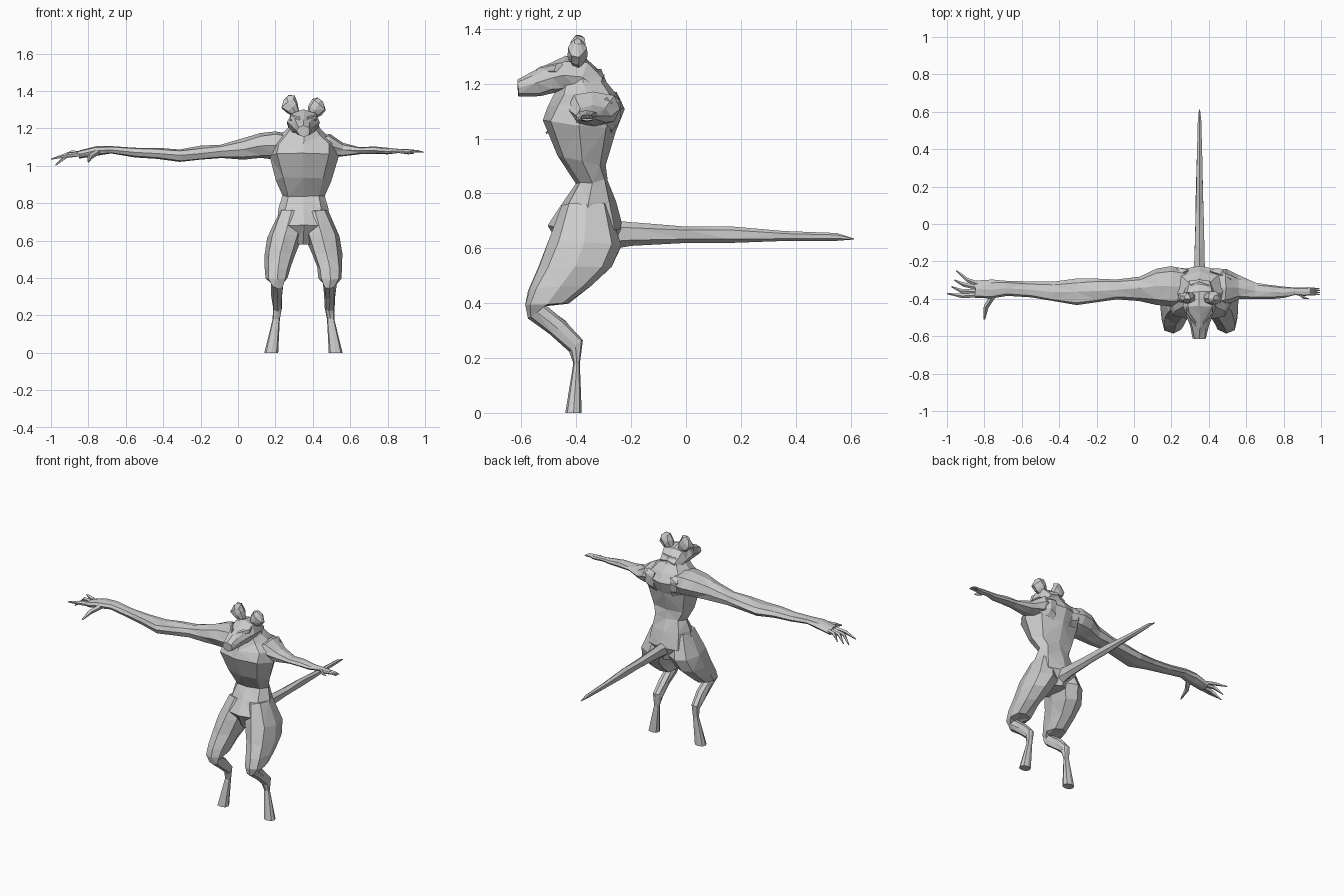
import bpy, bmesh, math, random
from mathutils import Vector

random.seed(4)
CX = 0.35                       # body centre line
X, Y = Vector((1, 0, 0)), Vector((0, 1, 0))
grey = bpy.data.materials.new("hide_grey")
grey.diffuse_color = (0.6, 0.6, 0.6, 1)


def loft(name, rings, n=8, jitter=0.004):
    """Skin a faceted tube through rings of (low point, high point, side vector)."""
    bm = bmesh.new()
    loops = []
    for a, b, side in rings:
        a, b = Vector(a), Vector(b)
        mid, half = (a + b) / 2, (b - a) / 2
        loop = []
        for i in range(n):
            t = 2 * math.pi * i / n
            k = 1.0 if i % 2 == 0 else 1.06
            p = mid + half * math.cos(t) * k + side * math.sin(t) * k
            j = min(jitter, half.length * 0.12)
            p += Vector([random.uniform(-j, j) for _ in range(3)]) * (p.z > 0.01)
            loop.append(bm.verts.new(p))
        loops.append(loop)
    for l0, l1 in zip(loops, loops[1:]):
        for i in range(n):
            bm.faces.new((l0[i], l0[(i + 1) % n], l1[(i + 1) % n], l1[i]))
    bm.faces.new(loops[0][::-1])
    bm.faces.new(loops[-1])
    bmesh.ops.triangulate(bm, faces=bm.faces)
    bmesh.ops.recalc_face_normals(bm, faces=bm.faces)
    me = bpy.data.meshes.new(name)
    bm.to_mesh(me)
    bm.free()
    me.materials.append(grey)
    ob = bpy.data.objects.new(name, me)
    bpy.context.collection.objects.link(ob)
    return ob


def profile(name, rows, n=8):
    """Rows of (x, half width, (front y, z), (back y, z))."""
    return loft(name, [((x, *f), (x, *b), X * w) for x, w, f, b in rows], n)


def arm(name, rows, n=8):
    """Rows of (x, low z, high z, front y, back y)."""
    return loft(name, [((x, (y0 + y1) / 2, z0), (x, (y0 + y1) / 2, z1), Y * (y1 - y0) / 2)
                       for x, z0, z1, y0, y1 in rows], n)


def finger(name, pts, r):
    """Thin tapering three-point finger."""
    rings = []
    for i, p in enumerate(pts):
        p = Vector(p)
        d = (Vector(pts[min(i + 1, len(pts) - 1)]) - Vector(pts[max(i - 1, 0)])).normalized()
        side = d.cross(Vector((0, 0, 1))).normalized()
        up = side.cross(d)
        k = r * (1, 0.9, 0.25)[i]
        rings.append((p - up * k, p + up * k, side * k))
    loft(name, rings, 5, 0.001)


# Torso: hips, waist, rib cage, shoulders, neck
profile("torso", [(CX, w, f, b) for w, f, b in [
    (0.06, (-0.44, 0.58), (-0.26, 0.58)),
    (0.145, (-0.505, 0.68), (-0.225, 0.67)),
    (0.13, (-0.45, 0.77), (-0.255, 0.77)),
    (0.112, (-0.405, 0.835), (-0.285, 0.85)),
    (0.145, (-0.465, 0.94), (-0.29, 0.90)),
    (0.185, (-0.525, 1.07), (-0.255, 1.03)),
    (0.18, (-0.505, 1.12), (-0.22, 1.11)),
    (0.125, (-0.475, 1.165), (-0.255, 1.165)),
    (0.085, (-0.46, 1.20), (-0.29, 1.21)),
    (0.065, (-0.44, 1.25), (-0.31, 1.25))]])

# Head with a long blunt muzzle
profile("head", [(CX, w, f, b) for w, f, b in [
    (0.036, (-0.612, 1.155), (-0.615, 1.215)),
    (0.048, (-0.53, 1.155), (-0.555, 1.245)),
    (0.072, (-0.485, 1.165), (-0.49, 1.275)),
    (0.085, (-0.45, 1.165), (-0.44, 1.298)),
    (0.085, (-0.39, 1.16), (-0.36, 1.292)),
    (0.07, (-0.34, 1.12), (-0.30, 1.23))]])

# Flared ears and brow ridges
for s, side in ((-1, "right"), (1, "left")):
    rings = []
    for off, z, w, t in [(0.035, 1.265, 0.018, 0.02), (0.062, 1.305, 0.042, 0.035),
                         (0.085, 1.335, 0.048, 0.03), (0.09, 1.36, 0.02, 0.012)]:
        c = Vector((CX + s * off, -0.395, z + 0.006 * -s))
        d = Vector((s * 0.75, 0, -0.62)) * w
        rings.append((c - d, c + d, Y * t))
    loft(side + "_ear", rings, 8, 0.007)
    loft(side + "_brow", [((CX + s * 0.02, -0.54, 1.23), (CX + s * 0.02, -0.53, 1.262), Y * 0.012),
                          ((CX + s * 0.07, -0.47, 1.24), (CX + s * 0.07, -0.46, 1.275), Y * 0.015)], 6)

# Legs: heavy thigh, forward knee, back-swept hock, flared hoof
LEG = [(0.065, 0.065, (-0.45, 0.76), (-0.28, 0.76)),
       (0.098, 0.092, (-0.50, 0.63), (-0.235, 0.61)),
       (0.125, 0.082, (-0.535, 0.53), (-0.27, 0.53)),
       (0.14, 0.068, (-0.572, 0.45), (-0.345, 0.465)),
       (0.143, 0.062, (-0.585, 0.395), (-0.43, 0.40)),
       (0.14, 0.036, (-0.575, 0.345), (-0.515, 0.395)),
       (0.14, 0.03, (-0.495, 0.285), (-0.44, 0.335)),
       (0.14, 0.026, (-0.425, 0.225), (-0.378, 0.265)),
       (0.145, 0.02, (-0.41, 0.18), (-0.388, 0.18)),
       (0.172, 0.037, (-0.44, 0), (-0.38, 0))]
for s, side in ((-1, "right"), (1, "left")):
    profile(side + "_leg", [(CX + s * o, w, f, b) for o, w, f, b in LEG])

# Tail, straight back
loft("tail", [((CX, y, z0), (CX, y, z1), X * w) for y, z0, z1, w in [
    (-0.27, 0.60, 0.70, 0.04), (-0.20, 0.61, 0.695, 0.03), (0.0, 0.62, 0.68, 0.024),
    (0.16, 0.62, 0.68, 0.021), (0.36, 0.626, 0.662, 0.017), (0.55, 0.628, 0.655, 0.01),
    (0.612, 0.632, 0.636, 0.003)]], 6, 0.002)

# Oversized arm
arm("long_arm", [
    (0.33, 1.06, 1.16, -0.43, -0.25), (0.20, 1.035, 1.185, -0.44, -0.225),
    (0.12, 1.04, 1.178, -0.43, -0.24), (0.03, 1.03, 1.145, -0.41, -0.28),
    (-0.09, 1.04, 1.11, -0.405, -0.295), (-0.20, 1.03, 1.105, -0.42, -0.29),
    (-0.31, 1.02, 1.09, -0.435, -0.295), (-0.43, 1.035, 1.095, -0.415, -0.31),
    (-0.55, 1.045, 1.095, -0.395, -0.31), (-0.68, 1.065, 1.105, -0.385, -0.305),
    (-0.76, 1.055, 1.105, -0.40, -0.30), (-0.85, 1.04, 1.08, -0.395, -0.305)])

# Small arm with a closed hand
arm("short_arm", [
    (0.38, 1.07, 1.15, -0.43, -0.25), (0.49, 1.045, 1.172, -0.435, -0.24),
    (0.56, 1.05, 1.12, -0.405, -0.275), (0.65, 1.063, 1.10, -0.40, -0.315),
    (0.73, 1.062, 1.102, -0.40, -0.325), (0.80, 1.062, 1.094, -0.395, -0.335),
    (0.86, 1.068, 1.09, -0.38, -0.34), (0.91, 1.062, 1.088, -0.385, -0.34),
    (0.94, 1.065, 1.086, -0.382, -0.338)])

# Spread claws of the big hand
for i, (mid, tip) in enumerate([
        ((-0.89, -0.30, 1.07), (-0.95, -0.25, 1.05)),
        ((-0.91, -0.325, 1.06), (-0.96, -0.30, 1.02)),
        ((-0.92, -0.36, 1.05), (-0.975, -0.335, 1.003)),
        ((-0.92, -0.385, 1.055), (-1.0, -0.372, 1.035))]):
    finger("claw_%d" % (i + 1), [(-0.82, -0.325 - 0.018 * i, 1.065), mid, tip], 0.013)
finger("thumb_claw", [(-0.75, -0.38, 1.075), (-0.79, -0.44, 1.05), (-0.80, -0.51, 1.02)], 0.016)

# Short fingers of the small hand
for i in range(4):
    y = -0.346 - 0.01 * i
    finger("small_finger_%d" % (i + 1), [(0.92, y, 1.076), (0.96, y, 1.078), (0.995, y, 1.072)], 0.007)
finger("small_thumb", [(0.88, -0.37, 1.076), (0.91, -0.395, 1.07), (0.935, -0.40, 1.066)], 0.008)

# Chest plates and shoulder blades
for s, side in ((-1, "right"), (1, "left")):
    loft(side + "_shoulder_blade", [
        ((CX + s * 0.06, -0.27, 1.02), (CX + s * 0.06, -0.25, 1.15), Y * 0.02),
        ((CX + s * 0.11, -0.275, 1.04), (CX + s * 0.11, -0.265, 1.16), Y * 0.035),
        ((CX + s * 0.17, -0.30, 1.06), (CX + s * 0.17, -0.29, 1.15), Y * 0.02)], 6)
